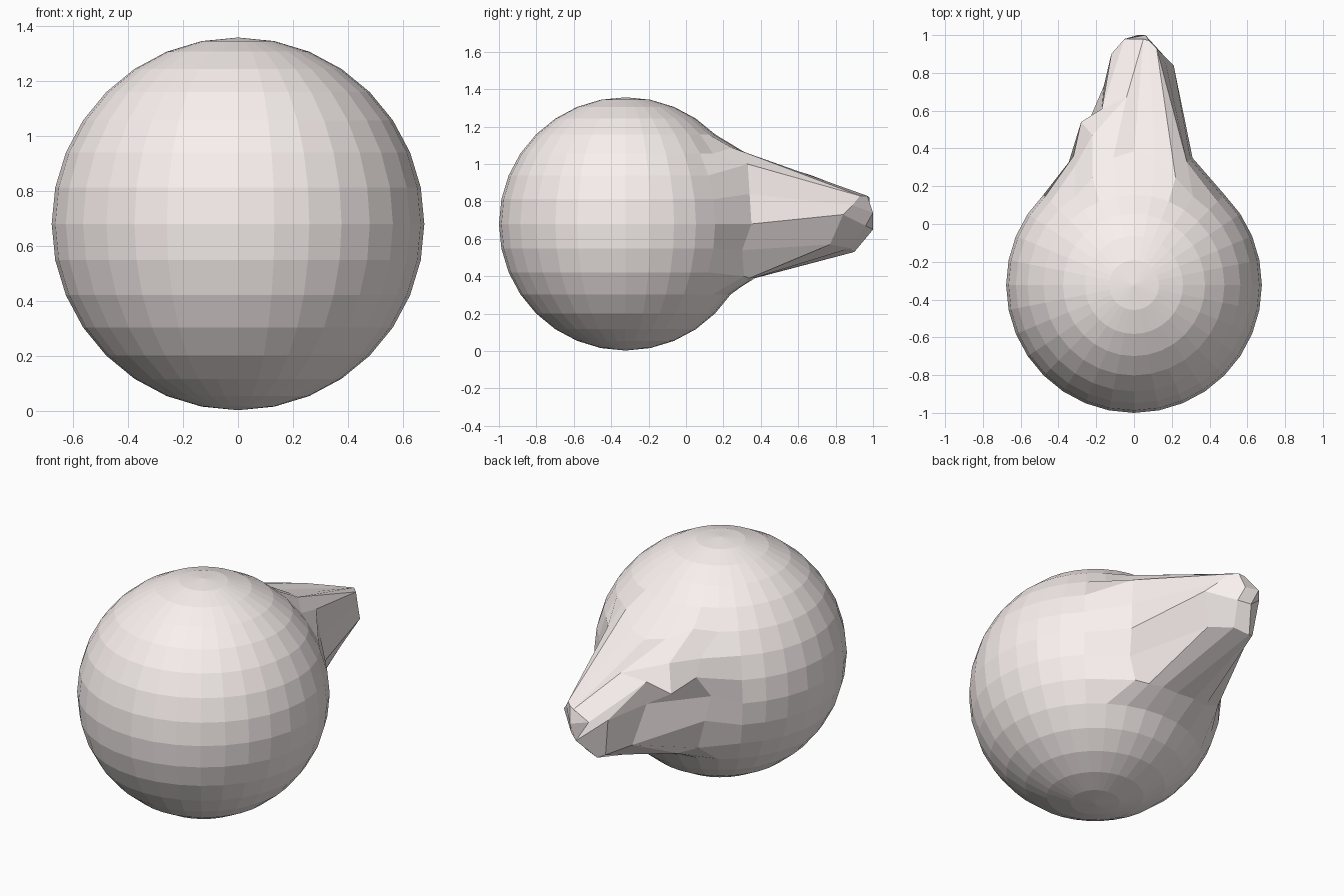
import bpy, bmesh, math

if "Cube" in bpy.data.objects:
    bpy.data.objects.remove(bpy.data.objects["Cube"])

R = 0.677
CY, CZ = -0.323, 0.68
STEP = math.radians(11.25)

# Ragged tail: rows run top to bottom, columns left to right across the back
TAIL = [
    [(-.31, .31, .96), (-.22, .47, .97), (-.04, .67, .94), (.05, .98, .82),
     (.08, .97, .83), (.12, .93, .83), (.28, .33, 1.0)],
    [(-.32, .36, .87), (-.28, .54, .83), (-.17, .61, .90), (-.05, .98, .77),
     (.06, 1.0, .74), (.16, .89, .78), (.30, .34, .84)],
    [(-.36, .28, .74), (-.17, .61, .77), (-.12, .90, .77), (.02, 1.0, .65),
     (.08, .96, .67), (.21, .84, .73), (.31, .35, .68)],
    [(-.34, .31, .60), (-.16, .73, .57), (-.09, .88, .55), (-.05, .90, .53),
     (.04, .88, .55), (.13, .77, .57), (.28, .30, .54)],
    [(-.31, .33, .44), (-.20, .36, .39), (-.11, .37, .39), (0.0, .36, .39),
     (.10, .36, .39), (.18, .34, .39), (.25, .31, .40)],
]


def tail_position(lon, lat):
    """Pulled position of a sphere grid vertex, or None if it stays put."""
    if abs(lon) <= 3 and abs(lat) <= 2:
        return TAIL[2 - lat][lon + 3]
    if abs(lon) <= 2 and lat == 3:      # collar above the tail
        return (.11 * lon, .385 - .035 * lon * lon, 1.02 + .017 * lon * lon)
    return None


# Low-poly ball with its back drawn out into the tail
bm = bmesh.new()
bmesh.ops.create_uvsphere(bm, u_segments=32, v_segments=16, radius=R)
for v in bm.verts:
    x, y, z = v.co
    lat = round(math.asin(max(-1, min(1, z / R))) / STEP)
    lon = round(math.atan2(x, y) / STEP)
    v.co = tail_position(lon, lat) or (x, y + CY, z + CZ)

mesh = bpy.data.meshes.new("ball_with_tail")
bm.to_mesh(mesh)
bm.free()
obj = bpy.data.objects.new("ball_with_tail", mesh)
bpy.context.collection.objects.link(obj)

# Pale warm white
mat = bpy.data.materials.new("pale_warm_white")
mat.diffuse_color = (0.95, 0.88, 0.865, 1)
mat.use_nodes = True
mat.node_tree.nodes["Principled BSDF"].inputs["Base Color"].default_value = mat.diffuse_color
mesh.materials.append(mat)
